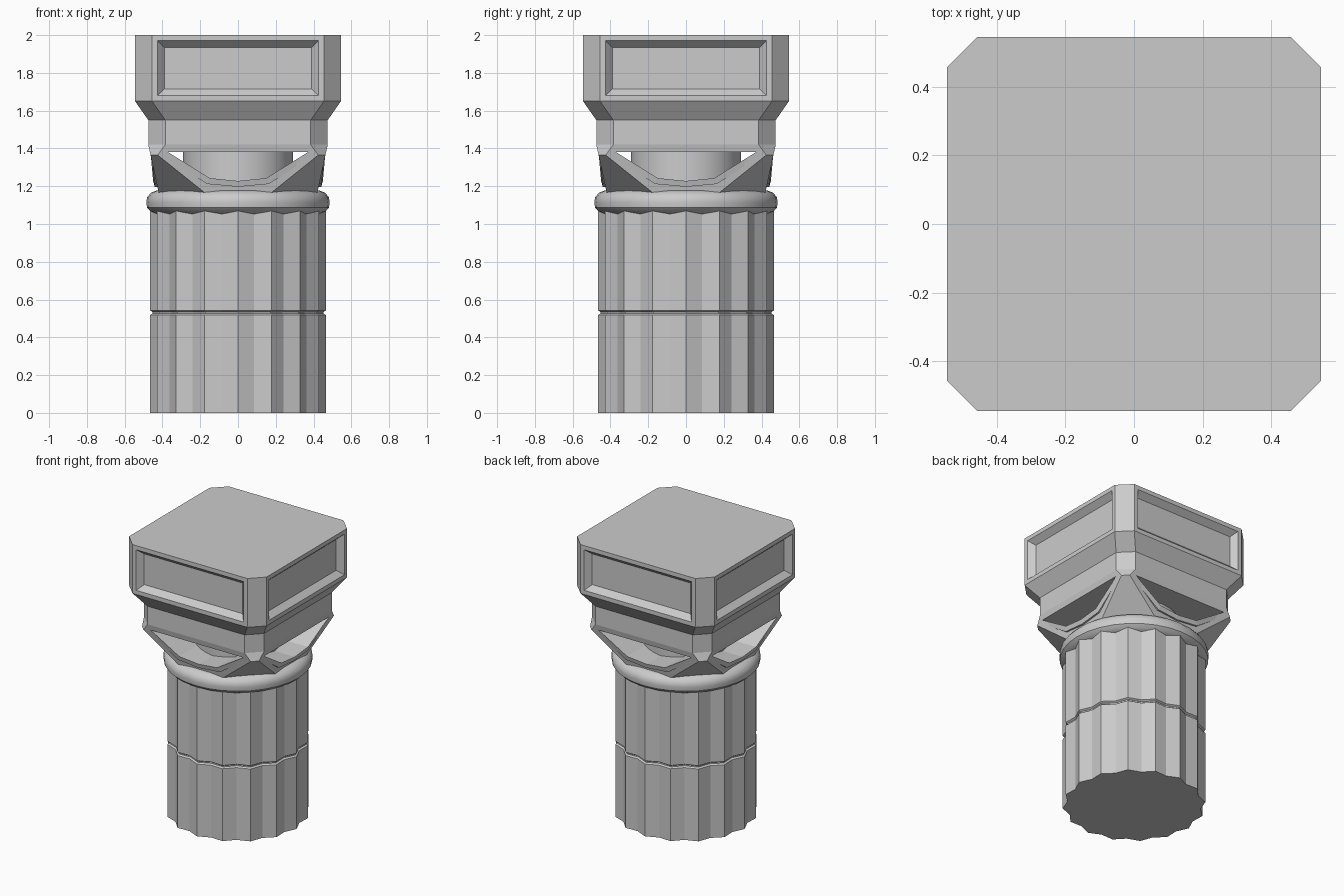
import bpy, bmesh
from math import sin, cos, pi

if "Cube" in bpy.data.objects:
    bpy.data.objects.remove(bpy.data.objects["Cube"])


def loft(name, rings):
    """Closed solid skinned through rings of equal point count."""
    bm = bmesh.new()
    vs = [[bm.verts.new(p) for p in r] for r in rings]
    n = len(rings[0])
    for a, b in zip(vs, vs[1:]):
        for i in range(n):
            j = (i + 1) % n
            bm.faces.new((a[i], a[j], b[j], b[i]))
    bm.faces.new(vs[0][::-1])
    bm.faces.new(vs[-1])
    bmesh.ops.recalc_face_normals(bm, faces=bm.faces)
    me = bpy.data.meshes.new(name)
    bm.to_mesh(me)
    bm.free()
    ob = bpy.data.objects.new(name, me)
    bpy.context.collection.objects.link(ob)
    return ob


def circle(r, z, n=32):
    return [(r * cos(2 * pi * i / n), r * sin(2 * pi * i / n), z) for i in range(n)]


def fluted(z, inset=0.0):
    return [((0.465 - 0.03 * (i % 2) - inset) * cos(pi * i / 16),
             (0.465 - 0.03 * (i % 2) - inset) * sin(pi * i / 16), z) for i in range(32)]


def octagon(h, c, z):
    return [(c, -h, z), (h, -c, z), (h, c, z), (c, h, z),
            (-c, h, z), (-h, c, z), (-h, -c, z), (-c, -h, z)]


def activate(ob):
    bpy.ops.object.select_all(action='DESELECT')
    ob.select_set(True)
    bpy.context.view_layer.objects.active = ob


def smooth(ob):
    activate(ob)
    bpy.ops.object.shade_smooth_by_angle(angle=0.6)


# Fluted shaft with a narrow joint groove
loft("shaft", [fluted(0), fluted(0.518), fluted(0.526, 0.012),
               fluted(0.534, 0.012), fluted(0.542), fluted(1.1)])

# Rounded ring on top of the shaft
profile = [(0.43, 1.05), (0.462, 1.067), (0.482, 1.087), (0.485, 1.115),
           (0.482, 1.14), (0.462, 1.165), (0.43, 1.178)]
smooth(loft("neck_ring", [circle(r, z) for r, z in profile]))

# Capital: octagon spreading to a chamfered square block
capital = loft("capital", [octagon(0.42, 0.175, 1.165), octagon(0.463, 0.425, 1.365),
                           octagon(0.475, 0.385, 1.42), octagon(0.475, 0.385, 1.55),
                           octagon(0.545, 0.455, 1.65), octagon(0.545, 0.455, 2.0)])

# Sunken panels on the four sides of the block
bm = bmesh.new()
bm.from_mesh(capital.data)
sides = [f for f in bm.faces if f.calc_center_median().z > 1.7
         and max(abs(f.normal.x), abs(f.normal.y)) > 0.99]
bmesh.ops.inset_individual(bm, faces=sides, thickness=0.042)
bmesh.ops.inset_individual(bm, faces=sides, thickness=0.05, depth=-0.04)
bm.to_mesh(capital.data)
bm.free()

# Openings cut through the lower capital in both directions
opening = [(-0.37, 1.38), (-0.15, 1.243), (0, 1.228), (0.15, 1.243), (0.37, 1.38)]
for k in range(2):
    cutter = loft("opening_cutter", [[(x, y, z) for x, z in opening] for y in (-0.7, 0.7)])
    cutter.hide_render = True
    cutter.rotation_euler.z = k * pi / 2
    bpy.context.view_layer.update()
    mod = capital.modifiers.new("opening", 'BOOLEAN')
    mod.operation, mod.solver, mod.object = 'DIFFERENCE', 'EXACT', cutter
    activate(capital)
    bpy.ops.object.modifier_apply(modifier=mod.name)
    bpy.data.objects.remove(cutter)

# Round core seen inside the openings
smooth(loft("core", [circle(0.29, 1.16), circle(0.29, 1.4)]))

# Raised rim under each opening: a band swept along the opening edge
outer = [(-0.415, 1.378), (-0.165, 1.212), (0, 1.197), (0.165, 1.212), (0.415, 1.378)]
for k in range(4):
    rings = []
    for (xi, zi), (xo, zo) in zip(opening, outer):
        front = lambda z: -(0.447 + 0.016 * (z - 1.2) / 0.18)
        rings.append([(xi, -0.40, zi), (xi, front(zi), zi),
                      (xo, front(zo) + 0.006, zo), (xo, -0.40, zo)])
    rim = loft(f"opening_rim_{k + 1}", rings)
    rim.rotation_euler.z = k * pi / 2
